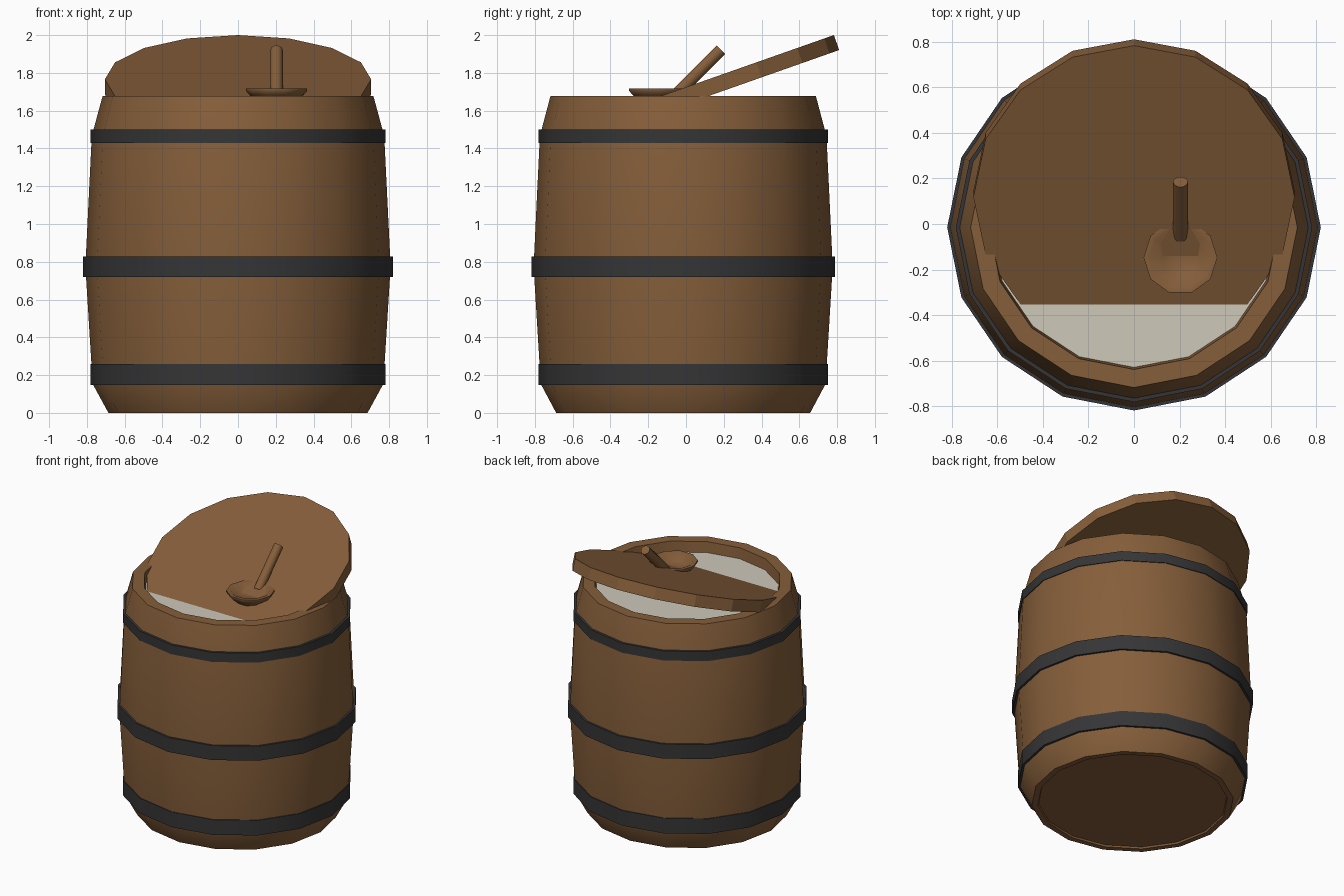
import bpy, bmesh, math
from mathutils import Matrix, Vector

if "Cube" in bpy.data.objects:
    bpy.data.objects.remove(bpy.data.objects["Cube"])


def material(name, rgb):
    m = bpy.data.materials.new(name)
    m.diffuse_color = (*rgb, 1)
    m.use_nodes = True
    m.node_tree.nodes["Principled BSDF"].inputs["Base Color"].default_value = m.diffuse_color
    return m


WOOD = material("brown wood", (0.235, 0.112, 0.042))
IRON = material("dark iron", (0.036, 0.036, 0.038))
MILK = material("cream contents", (0.62, 0.58, 0.49))


def lathe(name, profile, sides, mat, closed=False, smooth=40, matrix=None):
    """Spin (radius, z) points around z; radius 0 makes a pole."""
    bm = bmesh.new()
    rings = []
    for r, z in profile:
        if r == 0:
            rings.append([bm.verts.new((0, 0, z))] * sides)
        else:
            rings.append([bm.verts.new((r * math.cos(2 * math.pi * i / sides),
                                        r * math.sin(2 * math.pi * i / sides), z))
                          for i in range(sides)])
    pairs = list(zip(rings, rings[1:]))
    if closed:
        pairs.append((rings[-1], rings[0]))
    for a, b in pairs:
        for i in range(sides):
            j = (i + 1) % sides
            quad = list(dict.fromkeys((a[i], a[j], b[j], b[i])))
            bm.faces.new(quad)
    bmesh.ops.recalc_face_normals(bm, faces=bm.faces)
    me = bpy.data.meshes.new(name)
    bm.to_mesh(me)
    bm.free()
    if matrix:
        me.transform(matrix)
    me.materials.append(mat)
    ob = bpy.data.objects.new(name, me)
    bpy.context.collection.objects.link(ob)
    if smooth:
        bpy.ops.object.select_all(action='DESELECT')
        ob.select_set(True)
        bpy.context.view_layer.objects.active = ob
        bpy.ops.object.shade_smooth_by_angle(angle=math.radians(smooth))
    return ob


# Barrel is very slightly narrower front to back
BODY = Matrix.Translation((0, -0.015, 0)) @ Matrix.Diagonal((1, 0.98, 1, 1))

# Barrel staves with open rim and a slightly recessed base
lathe("barrel_body", [(0, 0.012), (0.64, 0.012), (0.645, 0), (0.686, 0), (0.765, 0.145),
                      (0.776, 0.26), (0.808, 0.775), (0.776, 1.43), (0.765, 1.50),
                      (0.717, 1.677), (0.636, 1.677), (0.622, 1.56)],
      16, WOOD, matrix=BODY)

# Liquid surface
lathe("barrel_contents", [(0, 1.60), (0.628, 1.60)], 16, MILK, smooth=0, matrix=BODY)

# Iron hoops
for label, z0, z1, r in (("lower", 0.148, 0.26, 0.782), ("middle", 0.72, 0.827, 0.82),
                         ("upper", 1.43, 1.50, 0.782)):
    lathe(label + "_hoop", [(r, z0), (r, z1), (r - 0.04, z1), (r - 0.04, z0)],
          16, IRON, closed=True, matrix=BODY)

# Tilted lid, its front edge sunk in the contents
tilt = Matrix.Translation((0, 0.118, 1.766)) @ Matrix.Rotation(math.radians(19.4), 4, 'X')
lathe("lid", [(0, -0.084), (0.705, -0.084), (0.705, 0), (0, 0)], 16, WOOD,
      smooth=20, matrix=tilt)

# Ladle bowl
lathe("ladle_bowl", [(0, 1.635), (0.085, 1.635), (0.145, 1.685), (0.162, 1.705),
                     (0.162, 1.717), (0.135, 1.717), (0.08, 1.675), (0, 1.675)],
      10, WOOD, matrix=Matrix.Translation((0.204, -0.147, 0)))

# Ladle handle
start, end = Vector((0.204, -0.055, 1.682)), Vector((0.204, 0.185, 1.922))
axis = end - start
rot = Matrix.Translation(start) @ axis.to_track_quat('Z', 'Y').to_matrix().to_4x4()
n = axis.length
lathe("ladle_handle", [(0, 0), (0.033, 0), (0.033, n), (0, n)], 10, WOOD, matrix=rot)
